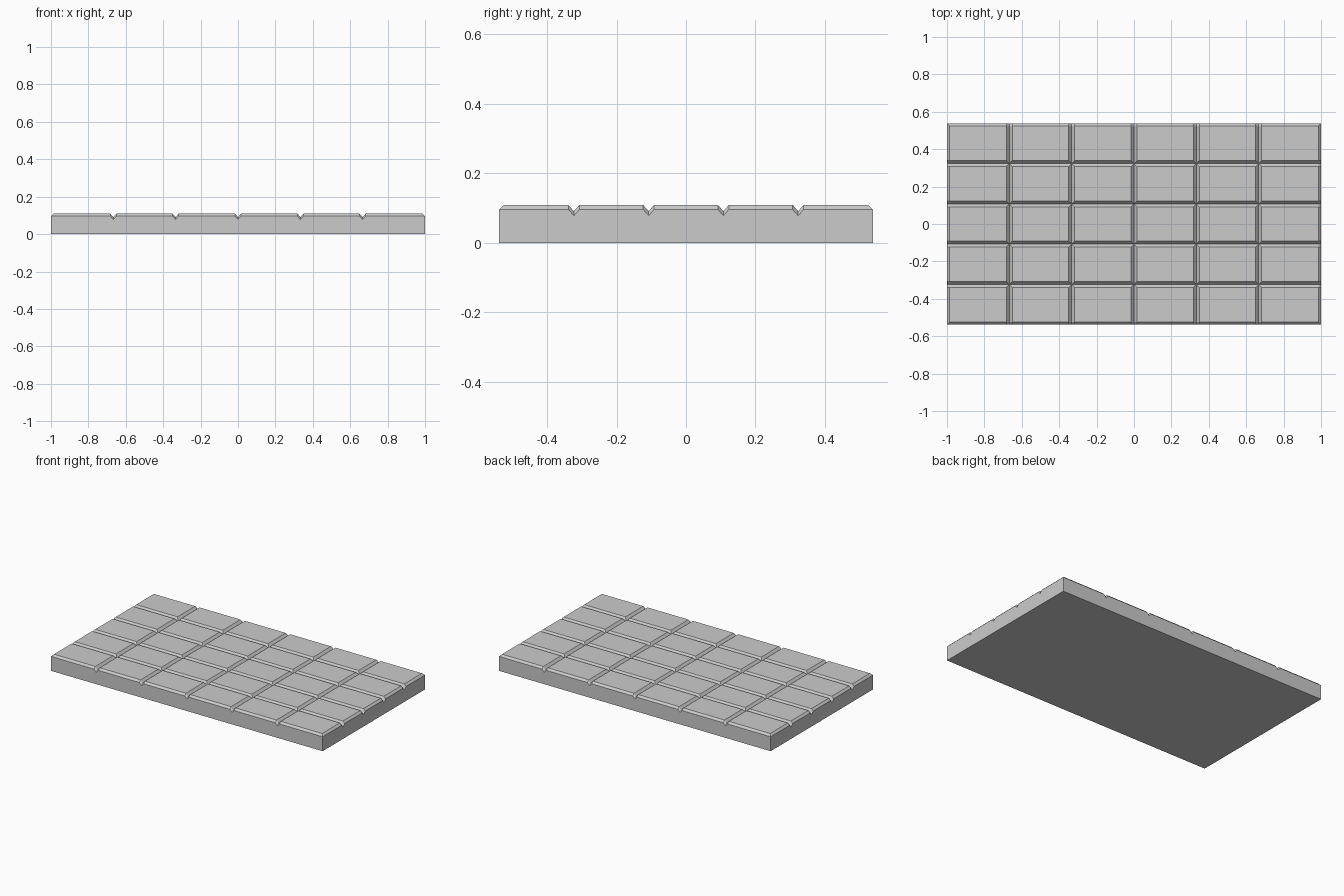
import bpy, bmesh

if "Cube" in bpy.data.objects:
    bpy.data.objects.remove(bpy.data.objects["Cube"])

HX, HY, TOP = 1.0, 0.538, 0.109
NX, NY = 6, 5
CHAMFER = 0.013          # sloped outer rim
HALF, DEPTH = 0.016, 0.018   # V groove half width and depth


def lines(half, n):
    """Grid lines along one axis: (position, is_rim, is_groove)."""
    out = [(-half, 1, 0), (-half + CHAMFER, 0, 0)]
    for i in range(1, n):
        c = -half + 2 * half * i / n
        out += [(c - HALF, 0, 0), (c, 0, 1), (c + HALF, 0, 0)]
    return out + [(half - CHAMFER, 0, 0), (half, 1, 0)]


xs, ys = lines(HX, NX), lines(HY, NY)
bm = bmesh.new()

# Grooved top surface
grid = [[bm.verts.new((x, y, TOP - CHAMFER * max(rx, ry) - DEPTH * max(gx, gy)))
         for y, ry, gy in ys] for x, rx, gx in xs]
for i in range(len(xs) - 1):
    for j in range(len(ys) - 1):
        q = [grid[i][j], grid[i + 1][j], grid[i + 1][j + 1], grid[i][j + 1]]
        z = [v.co.z for v in q]
        if abs(z[0] + z[2] - z[1] - z[3]) < 1e-5:
            bm.faces.new(q)
        else:
            # Mitred corner: split from the tile corner outwards
            k = z.index(max(z))
            q = q[k:] + q[:k]
            bm.faces.new(q[:3])
            bm.faces.new([q[0], q[2], q[3]])

# Side walls and flat underside
base = [bm.verts.new((sx * HX, sy * HY, 0))
        for sx, sy in ((-1, -1), (1, -1), (1, 1), (-1, 1))]
rims = [[col[0] for col in grid], grid[-1],
        [col[-1] for col in grid][::-1], grid[0][::-1]]
for k, rim in enumerate(rims):
    bm.faces.new([base[k], base[(k + 1) % 4]] + rim[::-1])
bm.faces.new(base[::-1])
bmesh.ops.recalc_face_normals(bm, faces=bm.faces)

mesh = bpy.data.meshes.new("segmented_bar")
bm.to_mesh(mesh)
bm.free()
bpy.context.collection.objects.link(bpy.data.objects.new("segmented_bar", mesh))
